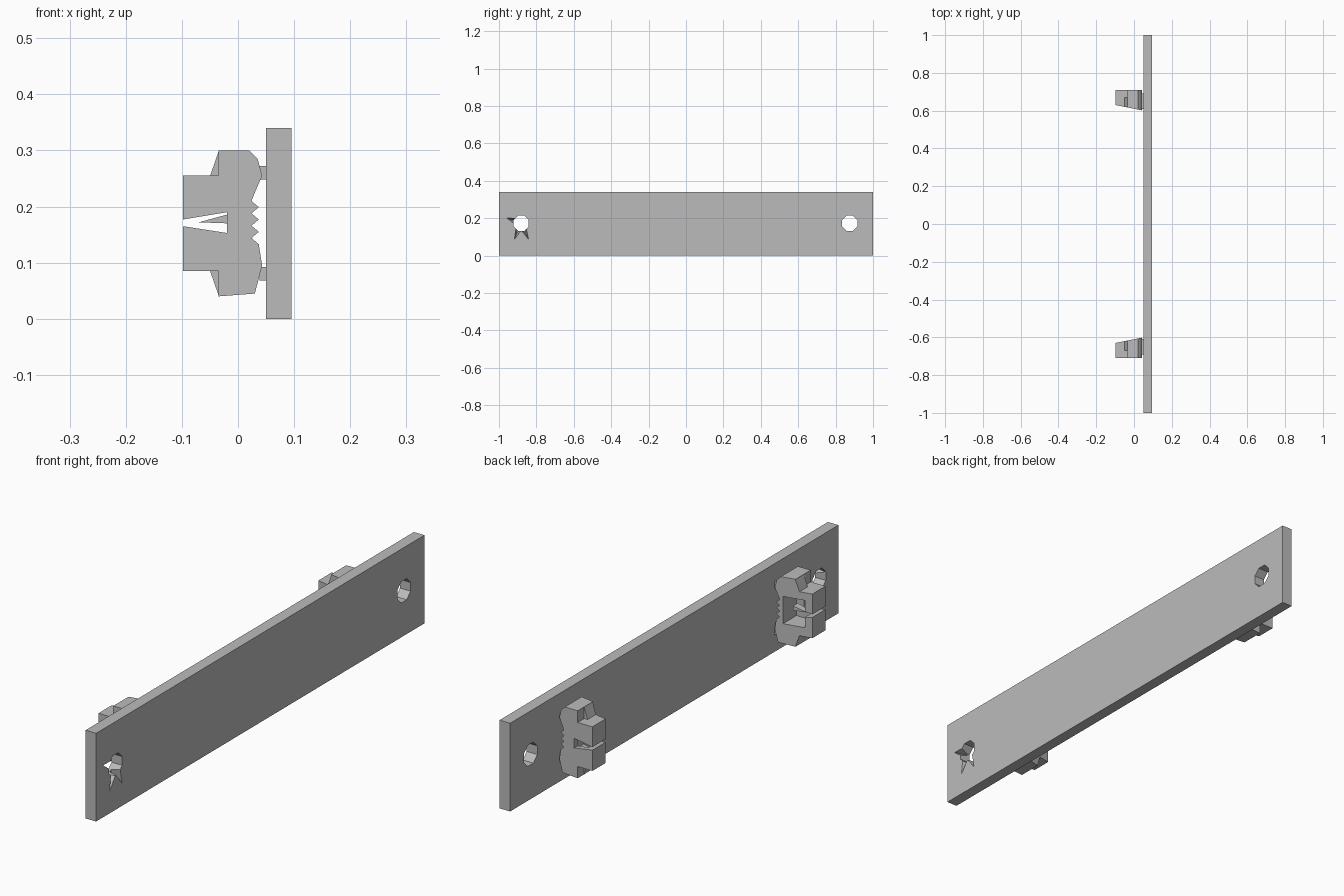
import bpy
import bmesh
from math import cos, sin, pi, radians

cube = bpy.data.objects.get("Cube")
if cube:
    bpy.data.objects.remove(cube, do_unlink=True)

grey = bpy.data.materials.new("plain grey")
grey.use_nodes = True
colour = (0.5, 0.5, 0.5, 1)
grey.diffuse_color = colour
grey.node_tree.nodes["Principled BSDF"].inputs["Base Color"].default_value = colour


def loft(name, first, second):
    """Solid between two matching rings of 3D points."""
    bm = bmesh.new()
    a = [bm.verts.new(p) for p in first]
    b = [bm.verts.new(p) for p in second]
    bm.faces.new(a)
    bm.faces.new(b)
    for i in range(len(a)):
        j = (i + 1) % len(a)
        bm.faces.new((a[i], a[j], b[j], b[i]))
    bmesh.ops.recalc_face_normals(bm, faces=bm.faces)
    mesh = bpy.data.meshes.new(name)
    bm.to_mesh(mesh)
    bm.free()
    mesh.materials.append(grey)
    obj = bpy.data.objects.new(name, mesh)
    bpy.context.collection.objects.link(obj)
    return obj


def block(name, x, y, z):
    ring = [(x[0], z[0]), (x[1], z[0]), (x[1], z[1]), (x[0], z[1])]
    return loft(name, [(u, y[0], w) for u, w in ring], [(u, y[1], w) for u, w in ring])


def cut(target, cutter):
    mod = target.modifiers.new("cut", 'BOOLEAN')
    mod.operation = 'DIFFERENCE'
    mod.solver = 'EXACT'
    mod.object = cutter
    cutter.hide_render = True
    cutter.hide_set(True)


def mirror_y(obj):
    mod = obj.modifiers.new("both ends", 'MIRROR')
    mod.use_axis = (False, True, False)
    mod.use_bisect_axis = (False, False, False)


def ring(x, y, z, radii, turn=0):
    n = len(radii)
    return [(x, y + r * cos(turn + i * 2 * pi / n), z + r * sin(turn + i * 2 * pi / n))
            for i, r in enumerate(radii)]


# Long mounting plate
plate = block("mounting_plate", (0.05, 0.095), (-1, 1), (0, 0.34))

# Screw holes at both ends
for label, y in (("back", 0.875), ("front", -0.882)):
    hole = [0.044] * 8
    cut(plate, loft(label + "_hole_cutter",
                    ring(0.03, y, 0.173, hole, pi / 8), ring(0.11, y, 0.173, hole, pi / 8)))

# Chipped notches around the front hole, deepest at the outer face
for angle, reach in ((160, 0.085), (248, 0.1), (295, 0.1)):
    a = radians(angle)
    tip = (-0.882 + reach * cos(a), 0.173 + reach * sin(a))
    sides = [(-0.882 + 0.04 * cos(a + s), 0.173 + 0.04 * sin(a + s)) for s in (-0.4, 0.4)]
    outer = [(0.1, u, w) for u, w in sides + [tip]]
    inner = [(0.06, -0.882 + (u + 0.882) * 0.6, 0.173 + (w - 0.173) * 0.6)
             for u, w in sides + [tip]]
    cut(plate, loft("chip_cutter", outer, inner))

# Clip outline: split jaws toward -x, worn teeth toward the plate
jaw = [(-0.02, 0.19), (-0.098, 0.177), (-0.098, 0.255), (-0.035, 0.255), (-0.035, 0.3)]
shoulder = [(0.02, 0.3), (0.035, 0.285), (0.043, 0.255), (0.03, 0.225)]
teeth = [(0.037 if i % 2 else 0.024, 0.21 - i * 0.011) for i in range(8)]
foot = [(0.043, 0.095), (0.03, 0.045), (-0.035, 0.04), (-0.035, 0.085),
        (-0.098, 0.085), (-0.098, 0.165), (-0.02, 0.153)]
outline = jaw + shoulder + teeth + foot


def inner_y(x):
    return 0.63 - 0.2 * (x + 0.1)


clip = loft("clip", [(x, 0.71, z) for x, z in outline],
            [(x, inner_y(x), z) for x, z in outline])

# Hollow pocket open toward the middle of the plate
cut(clip, block("pocket_cutter", (-0.07, 0.012), (0.55, 0.69), (0.12, 0.225)))
mirror_y(clip)

# Sloped gussets between jaws and clip body, top and bottom
for label, step, end in (("upper", 0.254, 0.3), ("lower", 0.086, 0.04)):
    tri = [(-0.05, step), (-0.034, step), (-0.034, end)]
    gusset = loft(label + "_gusset", [(x, 0.67, z) for x, z in tri],
                  [(x, inner_y(x), z) for x, z in tri])
    mirror_y(gusset)

# Pointed latch inside the jaw slot
latch = loft("slot_latch", [(-0.07, 0.66, 0.172), (-0.015, 0.66, 0.17), (-0.015, 0.66, 0.187)],
             [(-0.068, 0.64, 0.172), (-0.015, 0.63, 0.17), (-0.015, 0.63, 0.187)])
mirror_y(latch)

# Thin shims joining the clip to the plate
for label, z in (("upper", 0.26), ("lower", 0.08)):
    shim = block(label + "_shim", (0.038, 0.052), (0.61, 0.69), (z - 0.012, z + 0.012))
    mirror_y(shim)
